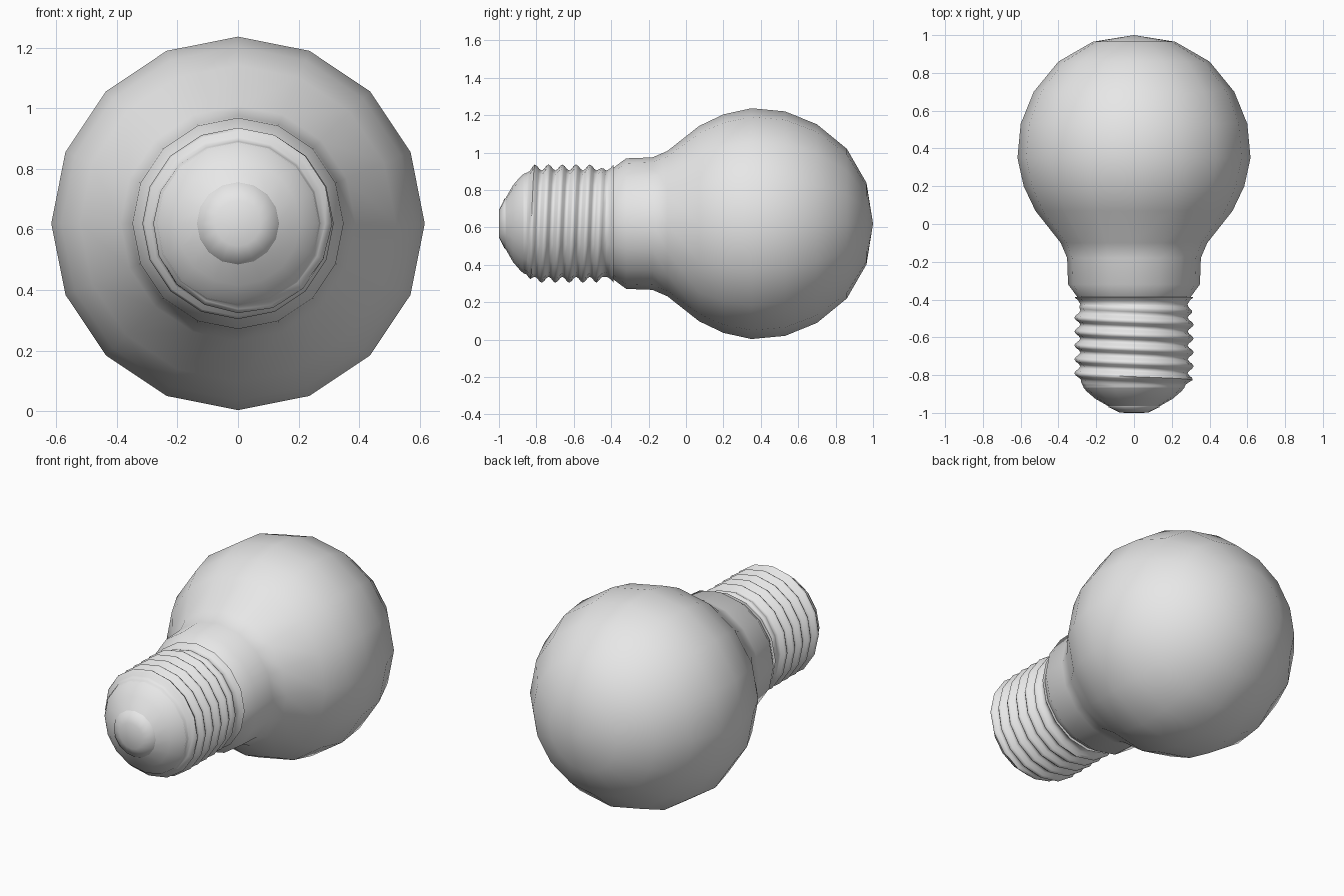
import bpy, bmesh, math
from mathutils import Vector

SIDES = 16
AXIS_Z = 0.62          # height of the lamp's lengthwise axis

cube = bpy.data.objects.get("Cube")
if cube:
    bpy.data.objects.remove(cube, do_unlink=True)

grey = bpy.data.materials.new("plain grey")
grey.use_nodes = True
grey.diffuse_color = (0.8, 0.8, 0.8, 1)
grey.node_tree.nodes["Principled BSDF"].inputs["Base Color"].default_value = grey.diffuse_color


def finish(bm, name, angle=60):
    """Clean the mesh, link it as an object and smooth its shading."""
    bmesh.ops.remove_doubles(bm, verts=bm.verts, dist=0.0005)
    bmesh.ops.recalc_face_normals(bm, faces=bm.faces)
    mesh = bpy.data.meshes.new(name)
    bm.to_mesh(mesh)
    bm.free()
    mesh.materials.append(grey)
    obj = bpy.data.objects.new(name, mesh)
    bpy.context.collection.objects.link(obj)
    bpy.ops.object.select_all(action='DESELECT')
    obj.select_set(True)
    bpy.context.view_layer.objects.active = obj
    bpy.ops.object.shade_smooth_by_angle(angle=math.radians(angle))
    return obj


def lathe(name, profile):
    """Spin (y, radius) points around the lengthwise axis."""
    bm = bmesh.new()
    verts = [bm.verts.new((r, y, AXIS_Z)) for y, r in profile]
    edges = [bm.edges.new(pair) for pair in zip(verts, verts[1:])]
    bmesh.ops.spin(bm, geom=verts + edges, cent=(0, 0, AXIS_Z), axis=(0, 1, 0),
                   angle=math.tau, steps=SIDES)
    return finish(bm, name)


# Glass envelope with its neck
lathe("glass_bulb", [(-0.39, 0.297), (-0.32, 0.349), (-0.18, 0.354), (-0.1, 0.388),
                     (0.07, 0.522), (0.2, 0.584), (0.35, 0.617), (0.53, 0.6),
                     (0.7, 0.531), (0.86, 0.4), (0.965, 0.218), (1, 0)])

# Insulating cone and end contact
lathe("insulator", [(-0.865, 0.268), (-0.885, 0.252), (-0.925, 0.205), (-0.968, 0.13)])
lathe("contact_tip", [(-0.96, 0.137), (-0.97, 0.134), (-0.999, 0.075), (-1, 0)])

# Screw base: a helical sheet whose ends flatten into plain rings
PITCH, STEPS = 0.0735, 6
LOW, HIGH = -0.852, -0.425


def base_radius(y, phase):
    fade = min(1, max(0, (y - LOW) / 0.025), max(0, (HIGH - y) / 0.05))
    core = 0.284 - 0.012 * max(0, 1 - (y - LOW) / 0.04)
    return core + fade * 0.032 * (0.5 + 0.5 * math.cos(phase))


def ring_point(y, r, j):
    a = math.tau * j / SIDES
    return Vector((r * math.cos(a), y, AXIS_Z + r * math.sin(a)))


bm = bmesh.new()
rows = []
for k in range(-6 * STEPS, 4 * STEPS):
    row = []
    for j in range(SIDES + 1):
        y = -0.606 + PITCH * (k / STEPS + j / SIDES)
        y = min(HIGH, max(LOW, y))
        row.append(ring_point(y, base_radius(y, math.tau * k / STEPS), j))
    rows.append(row)
# Plain skirt below and flared collar above the thread
below = [(-0.868, 0.266)]
above = [(-0.405, 0.295), (-0.388, 0.315), (-0.386, 0.285)]
rows = ([[ring_point(y, r, j) for j in range(SIDES + 1)] for y, r in below] + rows +
        [[ring_point(y, r, j) for j in range(SIDES + 1)] for y, r in above])
grid = [[bm.verts.new(p) for p in row] for row in rows]
for a, b in zip(grid, grid[1:]):
    for j in range(SIDES):
        bm.faces.new((a[j], a[j + 1], b[j + 1], b[j]))
finish(bm, "screw_base", 70)
